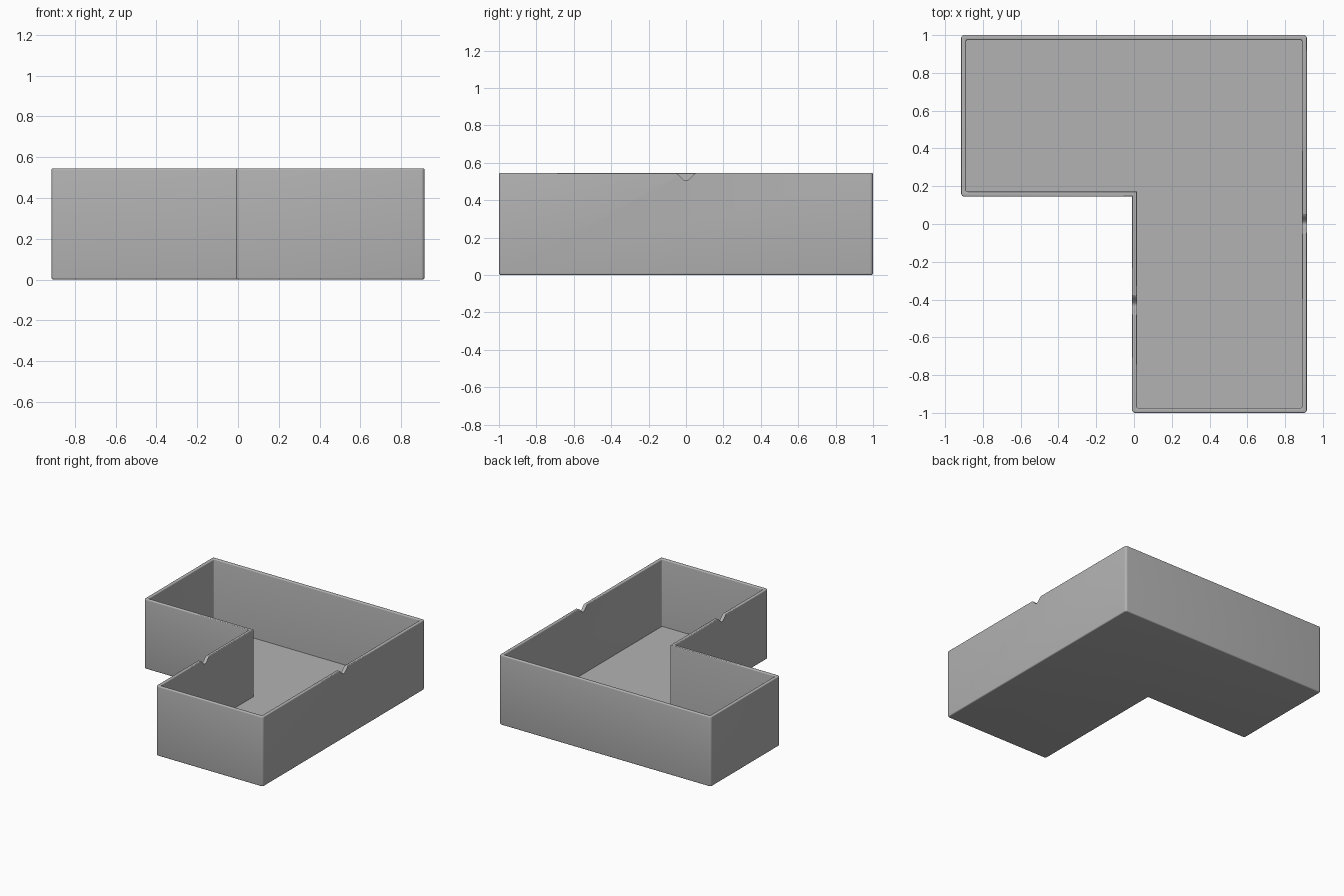
import bpy, bmesh
from math import pi, sin, cos
from mathutils import Vector

if "Cube" in bpy.data.objects:
    bpy.data.objects.remove(bpy.data.objects["Cube"])

WALL, FLOOR, HEIGHT, RADIUS = 0.026, 0.02, 0.545, 0.017
CORNERS = [(-0.915, 1), (-0.915, 0.145), (-0.01, 0.145),
           (-0.01, -1), (0.915, -1), (0.915, 1)]

grey = bpy.data.materials.new("plain grey")
grey.use_nodes = True
grey.diffuse_color = (0.45, 0.45, 0.45, 1)
grey.node_tree.nodes["Principled BSDF"].inputs["Base Color"].default_value = grey.diffuse_color


def outline(inset, radius, steps=6):
    """L-shaped loop, inset from the outer wall, with rounded outward corners."""
    pts, n = [], len(CORNERS)
    for i, corner in enumerate(CORNERS):
        c = Vector(corner)
        d_in = (c - Vector(CORNERS[i - 1])).normalized()
        d_out = (Vector(CORNERS[(i + 1) % n]) - c).normalized()
        convex = d_in.cross(d_out) > 0
        c += (d_out - d_in) * inset * (1 if convex else -1)
        if not convex:
            pts.append(c)
            continue
        centre = c + (d_out - d_in) * radius
        for k in range(steps + 1):
            a = pi / 2 * k / steps
            pts.append(centre - d_out * radius * cos(a) + d_in * radius * sin(a))
    return pts


def arc(inset, z, r, start):
    """Quarter round of the wall section: (inset, height) pairs."""
    angles = [start + pi / 2 * k / 4 for k in range(5)]
    return [(inset + r * cos(a), z + r * sin(a)) for a in angles]


def make_object(name, bm):
    bmesh.ops.recalc_face_normals(bm, faces=bm.faces)
    mesh = bpy.data.meshes.new(name)
    bm.to_mesh(mesh)
    bm.free()
    mesh.materials.append(grey)
    ob = bpy.data.objects.new(name, mesh)
    bpy.context.collection.objects.link(ob)
    return ob


# Tray: wall section swept round the outline, closed by underside and floor
edge, rim = 0.009, 0.007
section = arc(edge, edge, edge, pi)[::-1] + [(0, HEIGHT - rim)]
section += arc(rim, HEIGHT - rim, rim, pi / 2)[::-1][1:]
section += arc(WALL - rim, HEIGHT - rim, rim, 0)[::-1]
section += [(WALL, FLOOR)]
bm = bmesh.new()
rings = []
for inset, z in section:
    loop = outline(inset, max(RADIUS - inset, 0.008))
    rings.append([bm.verts.new((p.x, p.y, z)) for p in loop])
for low, high in zip(rings, rings[1:]):
    for i in range(len(low)):
        bm.faces.new((low[i - 1], low[i], high[i], high[i - 1]))
bm.faces.new(rings[0])
bm.faces.new(rings[-1])
bmesh.ops.remove_doubles(bm, verts=bm.verts, dist=1e-6)
tray = make_object("tray", bm)


# Bell-shaped notches in the rims of the two long side walls
def cut_notch(x, y, half=0.06, depth=0.042, steps=16):
    bm = bmesh.new()
    ts = [-1 + 2 * k / steps for k in range(steps + 1)]
    prof = [(y + half * t, HEIGHT + 0.001 - depth * (1 + cos(pi * t)) / 2) for t in ts]
    prof += [(y + half, HEIGHT + 0.1), (y - half, HEIGHT + 0.1)]
    face = bm.faces.new([bm.verts.new((x - 0.05, v, z)) for v, z in prof])
    ext = bmesh.ops.extrude_face_region(bm, geom=[face])["geom"]
    bmesh.ops.translate(bm, vec=(0.1, 0, 0),
                        verts=[g for g in ext if isinstance(g, bmesh.types.BMVert)])
    cutter = make_object("notch_cutter", bm)
    cutter.hide_render = True
    mod = tray.modifiers.new("notch", "BOOLEAN")
    mod.operation, mod.solver, mod.object = "DIFFERENCE", "EXACT", cutter
    bpy.ops.object.modifier_apply(modifier=mod.name)
    bpy.data.objects.remove(cutter)


bpy.ops.object.select_all(action="DESELECT")
tray.select_set(True)
bpy.context.view_layer.objects.active = tray
cut_notch(0.902, 0)
cut_notch(0.003, -0.43)
bpy.ops.object.shade_smooth_by_angle(angle=pi / 6)
